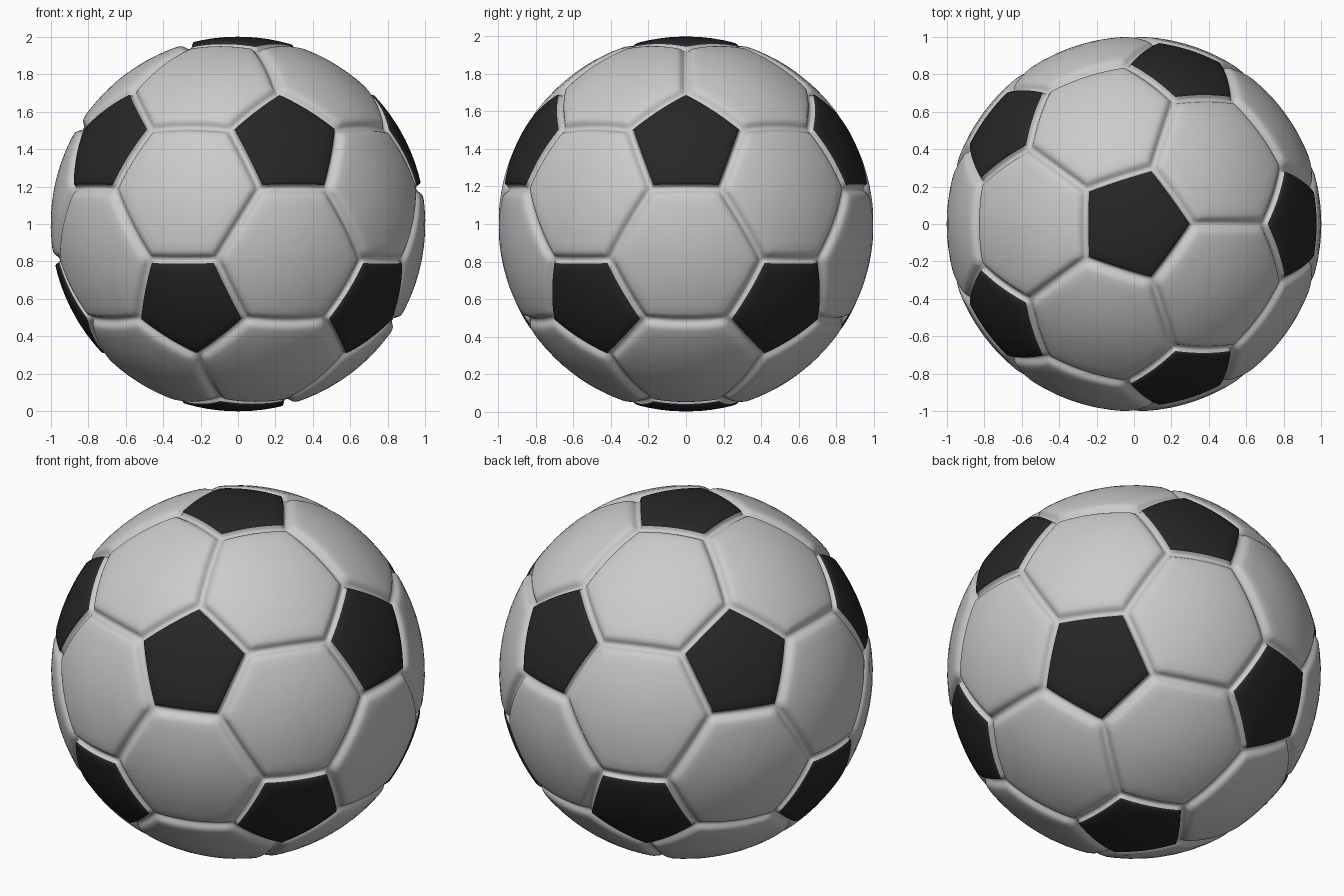
import bpy, bmesh
from math import pi, sin, cos, atan, tan, radians, sqrt
from mathutils import Vector
from itertools import combinations

if "Cube" in bpy.data.objects:
    bpy.data.objects.remove(bpy.data.objects["Cube"])

SEG = 12                       # segments along each panel edge
PENT_APOTHEM = radians(15.3)   # pentagon centre to seam, as an angle
CORNER = atan(tan(PENT_APOTHEM) / cos(pi / 5))

# Icosahedron directions: every one is the centre of a pentagon panel
h, r = 1 / sqrt(5), 2 / sqrt(5)
ico = [Vector((0, 0, 1)), Vector((0, 0, -1))]
for k in range(5):
    a = k * 2 * pi / 5
    ico.append(Vector((r * cos(a), r * sin(a), h)))
    ico.append(Vector((r * cos(a + pi / 5), r * sin(a + pi / 5), -h)))


def near(a, b):
    return 0.3 < a.dot(b) < 0.6


def along(a, b):
    """Panel corner on the arc from a towards b."""
    side = (b - a * a.dot(b)).normalized()
    return a * cos(CORNER) + side * sin(CORNER)


# Panel cross-sections: (distance from seam, radius)
HEX = [(0, .970), (.010, .971), (.018, .976), (.026, .984), (.036, .992),
       (.048, .997), (.065, 1), (.11, 1), (.18, 1), (.25, 1), (.32, 1)]
PENT = [(0, .970), (.008, .971), (.014, .979), (.020, .990), (.025, .997),
        (.032, 1), (.08, 1), (.14, 1), (.20, 1)]
BLACK_FROM = 3                 # pentagon ring where the black face begins


def add_panel(bm, centre, corners, profile, first=0, last=None):
    """Concentric rings from the seam inwards, closed by a fan at the centre."""
    u = (corners[0] - centre * centre.dot(corners[0])).normalized()
    w = centre.cross(u)
    corners = sorted(corners, key=lambda p: Vector((1, 0)).angle_signed(
        Vector((p.dot(u), -p.dot(w)))))
    flat = [p / p.dot(centre) for p in corners]
    n = len(flat)
    apothem = min(((flat[i] + flat[(i + 1) % n]) / 2 - centre).length for i in range(n))
    edge = [flat[i].lerp(flat[(i + 1) % n], j / SEG) for i in range(n) for j in range(SEG)]
    rings = []
    stop = len(profile) if last is None else last + 1
    for d, rad in profile[first:stop]:
        s = 1 - d / apothem
        rings.append([bm.verts.new((centre + (p - centre) * s).normalized() * rad)
                      for p in edge])
    m = len(edge)
    for a, b in zip(rings, rings[1:]):
        for j in range(m):
            k = (j + 1) % m
            bm.faces.new((a[j], a[k], b[k], b[j]))
    if last is None:
        tip = bm.verts.new(centre * profile[-1][1])
        for j in range(m):
            bm.faces.new((rings[-1][j], rings[-1][(j + 1) % m], tip))


def finish(bm, name):
    bmesh.ops.remove_doubles(bm, verts=bm.verts, dist=1e-4)
    bm.normal_update()
    # all faces look away from the ball's centre
    flip = [f for f in bm.faces if f.normal.dot(f.calc_center_median()) < 0]
    if flip:
        bmesh.ops.reverse_faces(bm, faces=flip)
    for f in bm.faces:
        f.smooth = True
    me = bpy.data.meshes.new(name)
    bm.to_mesh(me)
    bm.free()
    ob = bpy.data.objects.new(name, me)
    ob.location.z = 1
    bpy.context.collection.objects.link(ob)
    return ob


white, black = bmesh.new(), bmesh.new()

# Hexagon panels, one for each icosahedron face
for tri in combinations(ico, 3):
    if all(near(a, b) for a, b in combinations(tri, 2)):
        corners = [along(a, b) for a in tri for b in tri if a is not b]
        add_panel(white, sum(tri, Vector()).normalized(), corners, HEX)

# Pentagon panels: pale rim in the groove, black face on top
for c in ico:
    corners = [along(c, b) for b in ico if near(c, b)]
    add_panel(white, c, corners, PENT, last=BLACK_FROM)
    add_panel(black, c, corners, PENT, first=BLACK_FROM)

finish(white, "white_panels_and_seams")
pentagons = finish(black, "black_panels")
mat = bpy.data.materials.new("black")
mat.diffuse_color = (0.02, 0.02, 0.02, 1)
mat.use_nodes = True
mat.node_tree.nodes["Principled BSDF"].inputs["Base Color"].default_value = mat.diffuse_color
pentagons.data.materials.append(mat)
